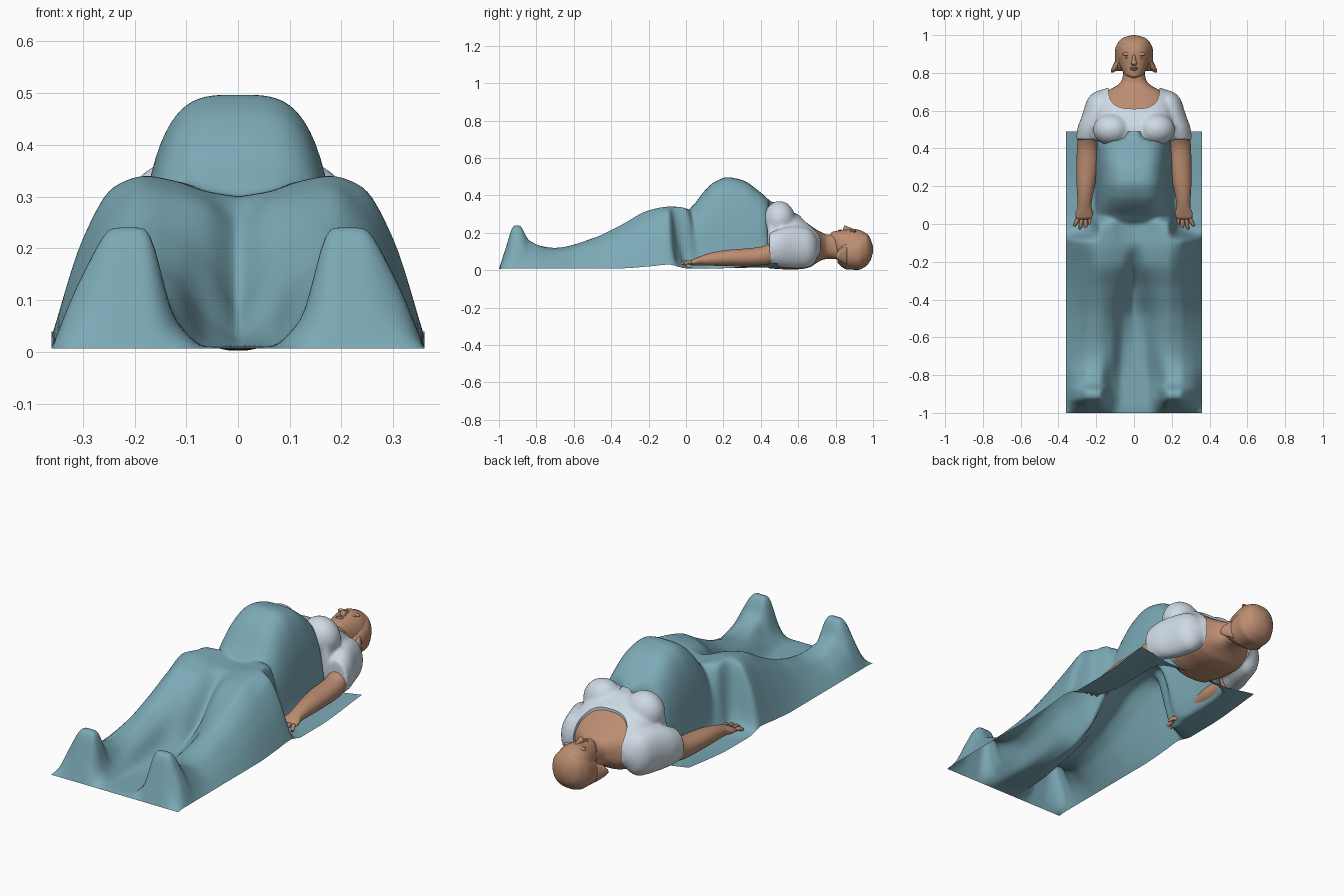
import bpy, bmesh, math
from mathutils import Vector

cube = bpy.data.objects.get("Cube")
if cube:
    bpy.data.objects.remove(cube)


def material(name, rgb):
    m = bpy.data.materials.new(name)
    m.use_nodes = True
    m.diffuse_color = (*rgb, 1)
    m.node_tree.nodes["Principled BSDF"].inputs["Base Color"].default_value = (*rgb, 1)
    return m


BLUE = material("blanket blue", (0.20, 0.40, 0.47))
SKIN = material("warm skin", (0.50, 0.265, 0.165))
WHITE = material("pale shirt", (0.62, 0.70, 0.78))


def spline(keys, t):
    """Smooth interpolation without overshoot; each key is (position, values...)."""
    i = 0
    while i < len(keys) - 2 and t > keys[i + 1][0]:
        i += 1
    a, b = keys[i], keys[i + 1]
    h = b[0] - a[0]
    s = min(max((t - a[0]) / h, 0), 1)

    def tangent(k, c):
        if k == 0 or k == len(keys) - 1:
            return (b[c] - a[c]) / h
        p, q, r = keys[k - 1], keys[k], keys[k + 1]
        d, e = (q[c] - p[c]) / (q[0] - p[0]), (r[c] - q[c]) / (r[0] - q[0])
        return 2 * d * e / (d + e) if d * e > 0 else 0

    return [a[c] * (1 + 2 * s) * (1 - s) ** 2 + b[c] * s * s * (3 - 2 * s)
            + h * s * (1 - s) * ((1 - s) * tangent(i, c) - s * tangent(i + 1, c))
            for c in range(1, len(a))]


def finish(name, bm, mat):
    bmesh.ops.recalc_face_normals(bm, faces=bm.faces)
    for f in bm.faces:
        f.smooth = True
    me = bpy.data.meshes.new(name)
    bm.to_mesh(me)
    bm.free()
    me.materials.append(mat)
    ob = bpy.data.objects.new(name, me)
    bpy.context.collection.objects.link(ob)
    return ob


def loft(name, keys, mat, side=1, rings=24, sides=32, power=2):
    """Rounded tube along y; each key is (y, centre x, half width, bottom z, top z)."""
    bm = bmesh.new()
    loops = []
    for i in range(rings + 1):
        y = keys[0][0] + (keys[-1][0] - keys[0][0]) * i / rings
        cx, w, lo, hi = spline(keys, y)
        loop = []
        for j in range(sides):
            a = math.tau * j / sides
            c, s = math.cos(a), math.sin(a)
            x = cx + w * math.copysign(abs(c) ** (2 / power), c)
            z = (lo + hi) / 2 + (hi - lo) / 2 * math.copysign(abs(s) ** (2 / power), s)
            loop.append(bm.verts.new((side * x, y, z)))
        loops.append(loop)
    for p, q in zip(loops, loops[1:]):
        for j in range(sides):
            k = (j + 1) % sides
            bm.faces.new((p[j], p[k], q[k], q[j]))
    bm.faces.new(loops[0])
    bm.faces.new(loops[-1])
    return finish(name, bm, mat)


def blob(name, centre, radii, mat):
    bm = bmesh.new()
    bmesh.ops.create_uvsphere(bm, u_segments=24, v_segments=16, radius=1)
    for v in bm.verts:
        v.co = Vector(centre) + Vector(a * b for a, b in zip(v.co, radii))
    return finish(name, bm, mat)


# Blanket: legs and hips from a coarse height table in hundredths, plus the belly
COLUMNS = [0, .06, .12, .18, .24, .30, .36]
LEGS = [(-1, .6, .6, .6, .6, .6, .6, .6),
        (-.96, 1, 1, 4, 13, 13, 8, 1),
        (-.92, 1, 1, 6, 24, 24, 15, 1),
        (-.89, 1, 1, 6, 24, 24, 15, 1),
        (-.84, 1, 1, 6, 15, 16, 11, 1),
        (-.7, 1, 2, 9, 12, 11, 7, 1),
        (-.5, 2, 6, 14, 17, 15, 9, 1),
        (-.35, 7, 17, 22, 24, 21, 13, 1),
        (-.2, 23, 29, 31, 32, 28, 18, 2),
        (-.09, 30, 31, 33, 34, 32, 22, 3),
        (-.045, 30, 31, 33, 34, 14, 4, 2),
        (0, 30, 31, 33, 33, 2, 2, 1),
        (.06, 30, 30, 28, 15, 1, 1, 1),
        (.14, 1, 1, 1, 1, 1, 1, 1),
        (.5, 1, 1, 1, 1, 2, 3, 4)]
BELLY = [(-.05, .1, .18), (0, .3, .2), (.05, .36, .202), (.1, .425, .202), (.15, .47, .202),
         (.22, .497, .202), (.3, .482, .202), (.4, .415, .2), (.445, .375, .18),
         (.46, .365, .085), (.48, .362, .07), (.49, .355, .065)]


def blanket():
    bm = bmesh.new()
    nx, ny = 72, 149
    rows = []
    for j in range(ny + 1):
        y = -1 + .01 * j
        profile = list(zip(COLUMNS, spline(LEGS, y)))
        top, w = spline(BELLY, y)
        row = []
        for i in range(nx + 1):
            x = -.36 + .01 * i
            z = spline(profile, abs(x))[0] / 100
            if y > -.05:
                z = max(z, top * math.sqrt(max(0, 1 - (abs(x) / w) ** 3.6)))
            row.append(bm.verts.new((x, y, z)))
        rows.append(row)
    for p, q in zip(rows, rows[1:]):
        for i in range(nx):
            bm.faces.new((p[i], p[i + 1], q[i + 1], q[i]))
    for _ in range(2):
        bmesh.ops.smooth_vert(bm, verts=[v for v in bm.verts if not v.is_boundary],
                              factor=.5, use_axis_z=True)
    return finish("blanket", bm, BLUE)


blanket()

# Bare trunk and neck, open to view at the neckline and the back
loft("trunk", [(.445, 0, .16, .01, .31), (.52, 0, .18, .005, .315), (.60, 0, .185, .005, .283),
               (.66, 0, .18, .015, .243), (.70, 0, .15, .04, .215), (.73, 0, .095, .055, .2),
               (.755, 0, .068, .06, .19), (.79, 0, .058, .06, .19), (.83, 0, .055, .05, .18)],
     SKIN, rings=40, sides=64, power=2.5)

# Shirt: body, bust and sleeves fused into one soft surface
parts = [loft("shirt", [(.435, 0, .2, .03, .335), (.5, 0, .212, .03, .335), (.56, 0, .21, .03, .315),
                        (.6, 0, .208, .03, .297), (.66, 0, .2, .03, .255), (.70, 0, .17, .04, .228),
                        (.72, 0, .15, .06, .2)], WHITE, sides=64, power=2.5)]
for side in (1, -1):
    parts.append(blob("bust", (side * .118, .5, .27), (.1, .085, .1), WHITE))
    parts.append(loft("sleeve", [(.445, .245, .062, .025, .2), (.51, .228, .071, .015, .225),
                                 (.58, .2, .074, .008, .235), (.65, .182, .07, .012, .225),
                                 (.69, .172, .05, .04, .19), (.712, .155, .02, .1, .14)],
                      WHITE, side))

# Neckline cutter
bm = bmesh.new()
bmesh.ops.create_cone(bm, cap_ends=True, segments=64, radius1=1, radius2=1, depth=1)
for v in bm.verts:
    x, y = (math.copysign(abs(k) ** .7, k) for k in v.co.xy)
    v.co = (x * .135, .725 + y * .115, v.co.z + .3)
cutter = finish("neckline_cutter", bm, WHITE)
cutter.hide_render = True

shirt = parts[0]
with bpy.context.temp_override(active_object=shirt, object=shirt, selected_objects=parts,
                               selected_editable_objects=parts):
    bpy.ops.object.join()
remesh = shirt.modifiers.new("fuse", "REMESH")
remesh.mode = "VOXEL"
remesh.voxel_size = .008
soften = shirt.modifiers.new("soften", "SMOOTH")
soften.factor, soften.iterations = .5, 16
cut = shirt.modifiers.new("neckline", "BOOLEAN")
cut.operation, cut.object, cut.solver = "DIFFERENCE", cutter, "EXACT"
bpy.context.view_layer.update()
shirt.data = bpy.data.meshes.new_from_object(
    shirt.evaluated_get(bpy.context.evaluated_depsgraph_get()))
shirt.modifiers.clear()
bpy.data.objects.remove(cutter)
shirt.data.materials.clear()
shirt.data.materials.append(WHITE)
for f in shirt.data.polygons:
    f.material_index = 0
shirt.data.shade_smooth()
shirt.data.set_sharp_from_angle(angle=math.radians(45))

# Head and close-fitting hair
loft("head", [(.772, 0, .012, .16, .19), (.785, 0, .042, .12, .205), (.82, 0, .066, .05, .212),
              (.86, 0, .081, .01, .217), (.90, 0, .088, .003, .22), (.94, 0, .086, .01, .21),
              (.97, 0, .075, .03, .19), (.99, 0, .048, .06, .16), (1, 0, .008, .1, .12)],
     SKIN, rings=40, sides=40, power=2.2)
loft("hair", [(.81, 0, .095, .04, .11), (.83, 0, .098, .02, .14), (.86, 0, .1, .004, .165),
              (.92, 0, .1, .002, .195), (.96, 0, .085, .02, .2), (.985, 0, .06, .05, .17),
              (.999, 0, .015, .09, .13)], SKIN, rings=32, sides=40, power=2.3)

# Face
loft("nose", [(.84, 0, .011, .2, .224), (.85, 0, .016, .2, .24), (.865, 0, .011, .2, .233),
              (.895, 0, .008, .2, .221)], SKIN, rings=12, sides=16)
blob("upper_lip", (0, .827, .211), (.02, .005, .007), SKIN)
blob("lower_lip", (0, .818, .21), (.018, .005, .007), SKIN)
blob("chin", (0, .793, .198), (.022, .016, .01), SKIN)

for side, word in ((1, "left"), (-1, "right")):
    blob(word + "_eye", (side * .034, .882, .207), (.014, .006, .007), SKIN)
    blob(word + "_brow", (side * .036, .9, .208), (.026, .01, .008), SKIN)

    # Flared hair tip
    loft(word + "_hair_tip", [(.803, .115, .008, .065, .085), (.82, .103, .018, .05, .11),
                              (.86, .08, .022, .03, .13)], SKIN, side, rings=8, sides=16)

    # Bare arm and palm
    loft(word + "_arm", [(.025, .265, .042, .026, .054), (.055, .264, .047, .025, .066),
                         (.09, .262, .036, .025, .08), (.14, .26, .04, .024, .095),
                         (.22, .254, .05, .022, .108), (.32, .247, .057, .02, .116),
                         (.40, .247, .055, .022, .125), (.47, .245, .052, .032, .155)],
         SKIN, side, rings=32)

    # Fingers and thumb as tapered curves
    digits = [((.238, .035, .04), (.232, .005, .042), (.228, -.016, .032)),
              ((.257, .03, .042), (.256, -.005, .044), (.255, -.026, .032)),
              ((.275, .03, .042), (.282, -.005, .044), (.286, -.026, .032)),
              ((.292, .035, .04), (.307, .008, .042), (.316, -.01, .032)),
              ((.235, .07, .04), (.212, .048, .042), (.202, .022, .034))]
    cu = bpy.data.curves.new(word + "_fingers", "CURVE")
    cu.dimensions = "3D"
    cu.bevel_depth = .0105
    cu.bevel_resolution = 3
    cu.use_fill_caps = True
    cu.materials.append(SKIN)
    for points in digits:
        sp = cu.splines.new("POLY")
        sp.points.add(len(points) - 1)
        for p, co, r in zip(sp.points, points, (1, 1, .65)):
            p.co = (side * co[0], co[1], co[2], 1)
            p.radius = r
        sp.use_smooth = True
    bpy.context.collection.objects.link(bpy.data.objects.new(word + "_fingers", cu))
